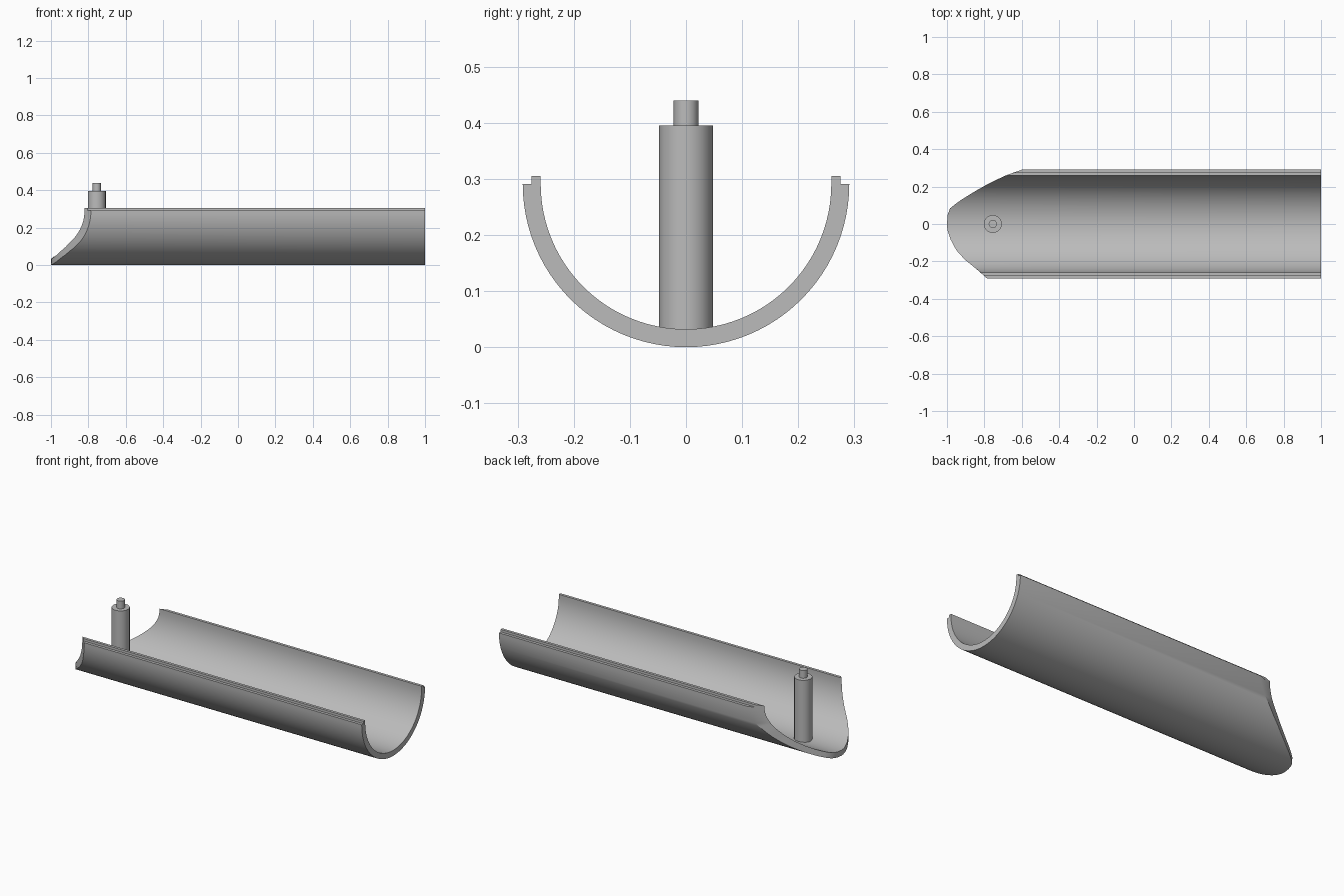
import bpy, bmesh, math

cube = bpy.data.objects.get("Cube")
if cube:
    bpy.data.objects.remove(cube, do_unlink=True)

grey = bpy.data.materials.new("plain grey")
grey.use_nodes = True
GREY = (0.5, 0.5, 0.5, 1)
grey.diffuse_color = GREY
grey.node_tree.nodes["Principled BSDF"].inputs["Base Color"].default_value = GREY


def finish(name, bm):
    """Turn a bmesh into a shaded object."""
    bmesh.ops.recalc_face_normals(bm, faces=bm.faces[:])
    mesh = bpy.data.meshes.new(name)
    bm.to_mesh(mesh)
    bm.free()
    mesh.materials.append(grey)
    obj = bpy.data.objects.new(name, mesh)
    bpy.context.collection.objects.link(obj)
    bpy.ops.object.select_all(action='DESELECT')
    obj.select_set(True)
    bpy.context.view_layer.objects.active = obj
    bpy.ops.object.shade_smooth_by_angle(angle=math.radians(30))
    return obj


# Plan outline of the pointed end, as (y, x)
NOSE = [(-0.292, -0.785), (-0.255, -0.825), (-0.19, -0.905), (-0.14, -0.95),
        (-0.08, -0.982), (-0.03, -0.998), (0.0, -1.0), (0.05, -0.996),
        (0.085, -0.983), (0.125, -0.93), (0.175, -0.85), (0.22, -0.77),
        (0.26, -0.685), (0.292, -0.595)]


def nose_x(y):
    for (y0, x0), (y1, x1) in zip(NOSE, NOSE[1:]):
        if y <= y1:
            return x0 + (x1 - x0) * (y - y0) / (y1 - y0)
    return NOSE[-1][1]


# Trough: half-pipe section with a stepped lip on each rim
RIM, OUTER, INNER, STEP, TOP = 0.291, 0.291, 0.259, 0.275, 0.305
SEG = 48


def arc(radius):
    angles = [math.pi * (1 + i / SEG) for i in range(SEG + 1)]
    return [(radius * math.cos(a), RIM + radius * math.sin(a)) for a in angles]


lip = [(STEP, RIM), (STEP, TOP), (INNER, TOP)]
section = arc(OUTER) + lip + arc(INNER)[::-1] + [(-y, z) for y, z in lip[::-1]]
n = len(section)

bm = bmesh.new()
nose = [bm.verts.new((nose_x(y), y, z)) for y, z in section]
tail = [bm.verts.new((1, y, z)) for y, z in section]
for i in range(n):
    j = (i + 1) % n
    bm.faces.new((nose[i], nose[j], tail[j], tail[i]))
last_inner = 2 * SEG + 4
for ring in (nose, tail):
    for i in range(SEG):
        bm.faces.new((ring[i], ring[i + 1],
                      ring[last_inner - i - 1], ring[last_inner - i]))
    # Lip ends
    bm.faces.new(ring[SEG:SEG + 5])
    bm.faces.new(ring[last_inner:] + [ring[0]])
finish("trough", bm)


# Upright post with a thinner pin on top
def cylinder(name, radius, bottom, top, sides=20):
    bm = bmesh.new()
    bmesh.ops.create_cone(bm, cap_ends=True, segments=sides, radius1=radius,
                          radius2=radius, depth=top - bottom)
    bmesh.ops.translate(bm, verts=bm.verts[:],
                        vec=(-0.755, 0, (top + bottom) / 2))
    return finish(name, bm)


cylinder("post", 0.048, 0.025, 0.395)
cylinder("post_pin", 0.022, 0.39, 0.44)
